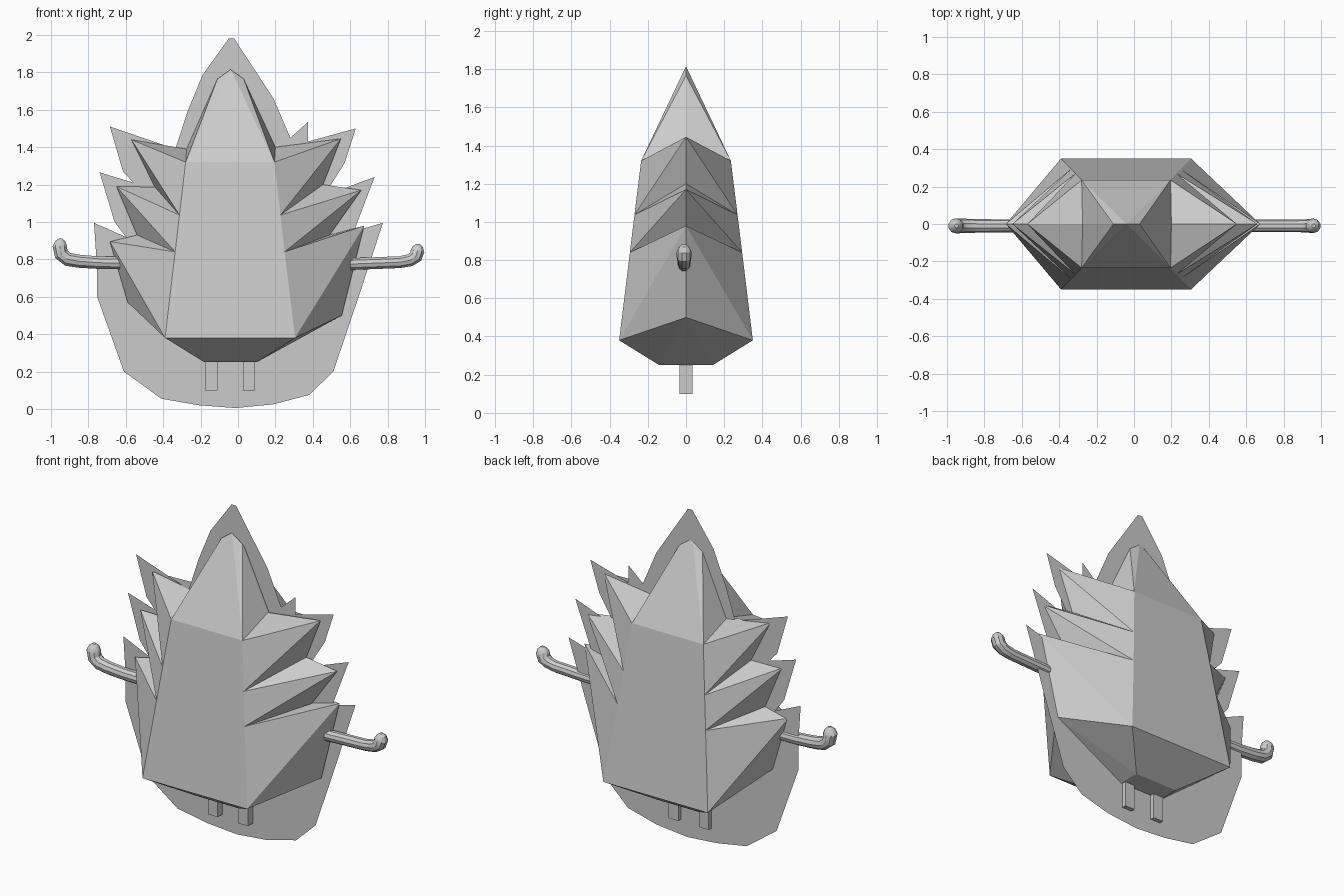
import bpy, bmesh
from mathutils import Vector

if "Cube" in bpy.data.objects:
    bpy.data.objects.remove(bpy.data.objects["Cube"])


def mesh_object(name, bm):
    bmesh.ops.remove_doubles(bm, verts=bm.verts, dist=0.0005)
    bmesh.ops.recalc_face_normals(bm, faces=bm.faces)
    me = bpy.data.meshes.new(name)
    bm.to_mesh(me)
    bm.free()
    ob = bpy.data.objects.new(name, me)
    bpy.context.collection.objects.link(ob)
    return ob


def add_face(bm, *pts):
    bm.faces.new([bm.verts.new(p) for p in pts])


# flat jagged backing card
outline = [(-.05, 1.98), (-.02, 1.98), (.19, 1.66), (.28, 1.45), (.375, 1.535),
           (.375, 1.43), (.63, 1.5), (.57, 1.315), (.46, 1.14), (.73, 1.24),
           (.62, .95), (.775, .995), (.65, .615), (.51, .2), (.38, .075),
           (.19, .025), (-.015, .005), (-.21, .02), (-.41, .055), (-.61, .2),
           (-.755, .605), (-.755, .775), (-.77, .995), (-.6, .92), (-.66, 1.0),
           (-.74, 1.265), (-.56, 1.21), (-.615, 1.27), (-.685, 1.51),
           (-.335, 1.39), (-.27, 1.59), (-.19, 1.785)]
bm = bmesh.new()
add_face(bm, *[(x, .01, z) for x, z in outline])
mesh_object("backing_card", bm)

# faceted body: side profile in the middle plane, panel corners front and back
apex = (-.04, 0, 1.815)
right = [(.03, 1.765), (.2, 1.4), (.55, 1.445), (.455, 1.2), (.66, 1.17),
         (.49, .93), (.675, .98), (.555, .5)]
left = [(-.11, 1.765), (-.275, 1.39), (-.57, 1.44), (-.445, 1.187), (-.65, 1.19),
        (-.54, .93), (-.685, .895), (-.59, .57)]
edge_z = [1.32, 1.037, .84, .38]
depth = [.235, .27, .294, .35]
right_x = [.195, .227, .249, .305]
left_x = [-.28, -.313, -.336, -.39]
links = [(0, 1, 2), (2, 3, 4), (4, 5, 6), (6, 7)]

bm = bmesh.new()
for s in (-1, 1):
    rims = []
    for profile, xs, bx in ((right, right_x, .1), (left, left_x, -.18)):
        p = [(x, 0, z) for x, z in profile]
        rim = [(x, s * d, z) for x, d, z in zip(xs, depth, edge_z)]
        base = (bx, s * .14, .25)
        add_face(bm, apex, p[0], rim[0])
        for i, chain in enumerate(links):
            for a, b in zip(chain, chain[1:]):
                add_face(bm, p[a], p[b], rim[i])
            if i < 3:
                add_face(bm, rim[i], p[chain[-1]], rim[i + 1])
        add_face(bm, rim[3], p[7], base)
        add_face(bm, p[7], base, (bx, 0, .25))
        rims.append(rim + [base])
    r, l = rims
    add_face(bm, apex, r[0], l[0])
    add_face(bm, *r[:4], *l[3::-1])
    add_face(bm, r[3], r[4], l[4], l[3])
    add_face(bm, r[4], (.1, 0, .25), (-.18, 0, .25), l[4])
mesh_object("spiky_body", bm)

# legs
for side, x in (("left", -.143), ("right", .059)):
    bm = bmesh.new()
    bmesh.ops.create_cube(bm, size=1)
    for v in bm.verts:
        v.co = Vector((x + v.co.x * .065, v.co.y * .07, .19 + v.co.z * .18))
    mesh_object(side + "_leg", bm)


# arms: bent tubes with rounded ends
def arm(name, pts):
    cu = bpy.data.curves.new(name, 'CURVE')
    cu.dimensions = '3D'
    cu.bevel_depth = .035
    cu.bevel_resolution = 3
    cu.use_fill_caps = True
    sp = cu.splines.new('POLY')
    sp.points.add(len(pts) - 1)
    for q, (x, z, r) in zip(sp.points, pts):
        q.co = (x, -.01, z, 1)
        q.radius = r
    tmp = bpy.data.objects.new(name + "_curve", cu)
    bpy.context.collection.objects.link(tmp)
    dg = bpy.context.evaluated_depsgraph_get()
    me = bpy.data.meshes.new_from_object(tmp.evaluated_get(dg))
    bpy.data.objects.remove(tmp)
    ob = bpy.data.objects.new(name, me)
    bpy.context.collection.objects.link(ob)
    bpy.ops.object.select_all(action='DESELECT')
    ob.select_set(True)
    bpy.context.view_layer.objects.active = ob
    bpy.ops.object.shade_smooth_by_angle()


arm("right_arm", [(.6, .775, .95), (.74, .78, .95), (.865, .785, .95), (.92, .795, 1),
                  (.95, .815, 1.1), (.96, .845, 1.1), (.961, .868, .8), (.961, .882, .3)])
arm("left_arm", [(-.62, .78, 1), (-.74, .782, 1), (-.85, .79, 1.05), (-.91, .8, 1.1),
                 (-.945, .828, 1.15), (-.953, .87, 1.15), (-.95, .895, .85), (-.949, .911, .3)])
